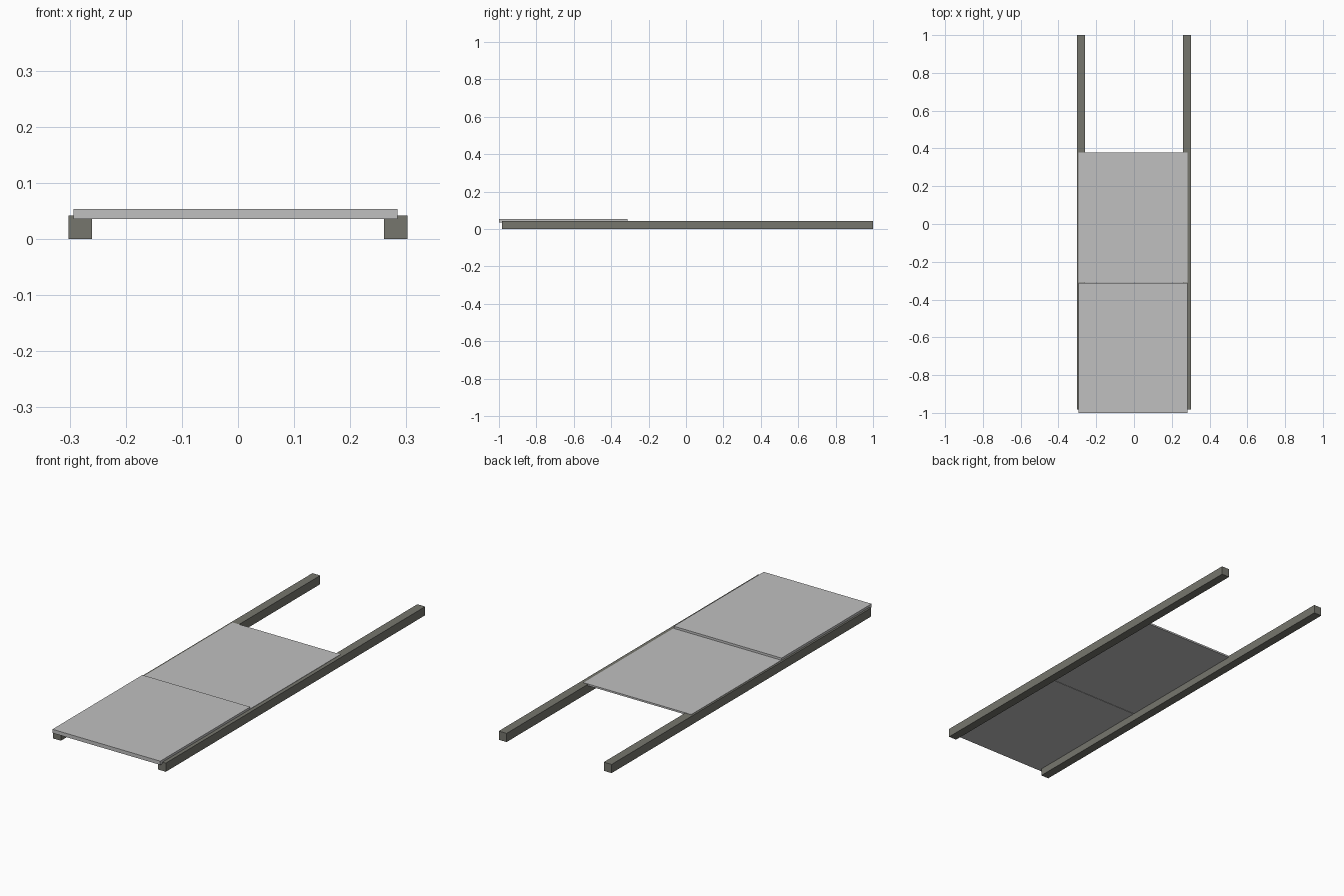
import bpy

if "Cube" in bpy.data.objects:
    bpy.data.objects.remove(bpy.data.objects["Cube"])


def material(name, rgb):
    m = bpy.data.materials.new(name)
    m.diffuse_color = (*rgb, 1.0)
    m.use_nodes = True
    m.node_tree.nodes["Principled BSDF"].inputs["Base Color"].default_value = m.diffuse_color
    return m


rail_grey = material("dark warm grey", (0.18, 0.18, 0.155))
panel_grey = material("light grey", (0.53, 0.53, 0.53))


def box(name, lo, hi, mat):
    """Axis-aligned box between two opposite corners."""
    centre = [(a + b) / 2 for a, b in zip(lo, hi)]
    bpy.ops.mesh.primitive_cube_add(size=1, location=centre)
    ob = bpy.context.object
    ob.name = name
    ob.scale = [b - a for a, b in zip(lo, hi)]
    bpy.ops.object.transform_apply(location=False, rotation=False, scale=True)
    ob.data.materials.append(mat)
    return ob


# Two long side rails
for side, x0, x1 in (("left", -0.302, -0.26), ("right", 0.26, 0.302)):
    box(side + "_rail", (x0, -0.983, 0.0), (x1, 1.0, 0.042), rail_grey)

# Raised front panel, overhanging the rail ends slightly
box("front_panel", (-0.293, -1.0, 0.035), (0.284, -0.312, 0.053), panel_grey)

# Lower middle panel, nearly flush with the rail tops
box("middle_panel", (-0.293, -0.31, 0.035), (0.284, 0.378, 0.0435), panel_grey)
